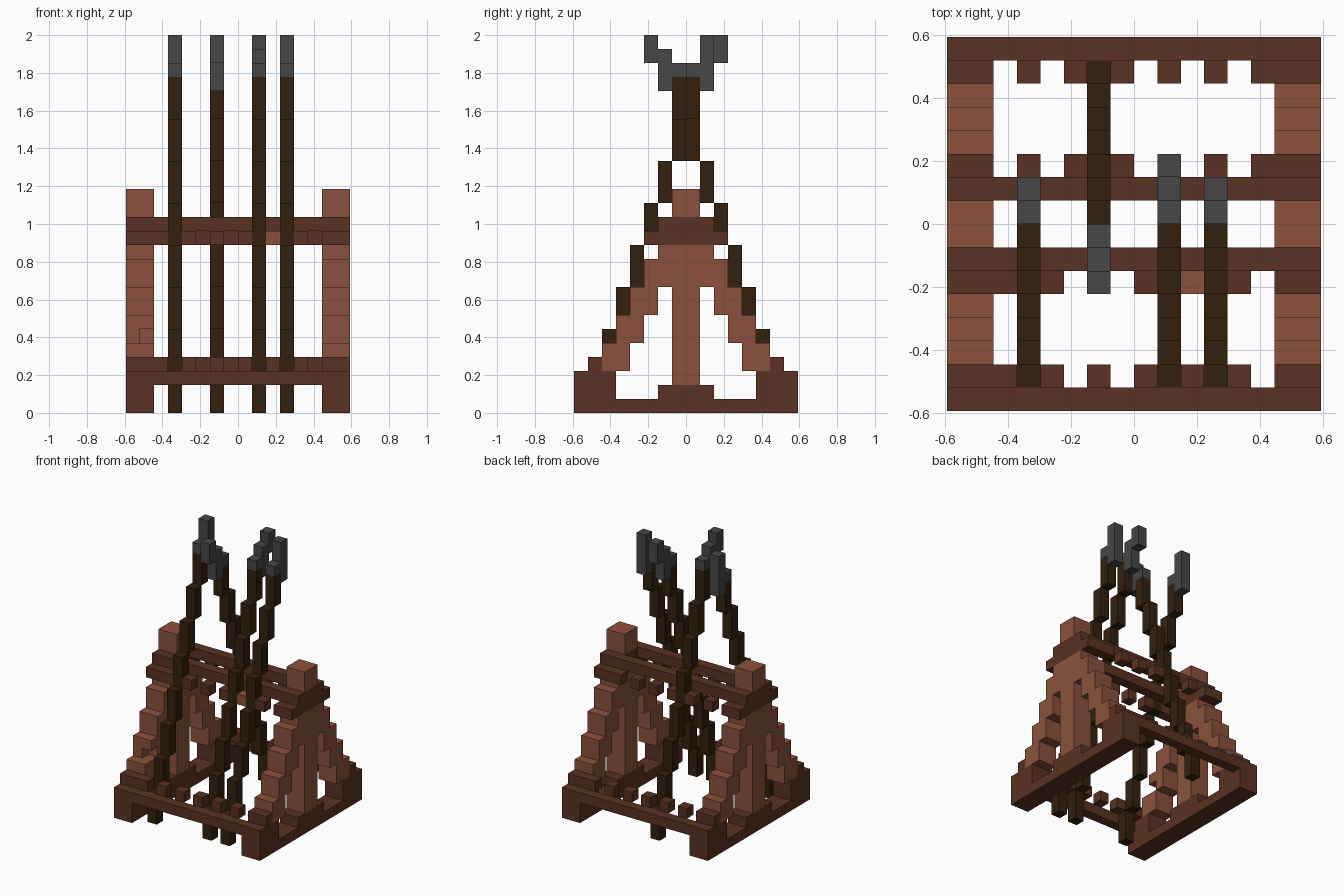
import bpy, bmesh
from mathutils import Matrix, Vector

U = 2 / 27  # edge length of one block

if "Cube" in bpy.data.objects:
    bpy.data.objects.remove(bpy.data.objects["Cube"], do_unlink=True)


def material(name, rgb):
    m = bpy.data.materials.new(name)
    m.use_nodes = True
    m.diffuse_color = (*rgb, 1)
    bsdf = m.node_tree.nodes["Principled BSDF"]
    bsdf.inputs["Base Color"].default_value = (*rgb, 1)
    bsdf.inputs["Roughness"].default_value = 0.9
    return m


LIGHT = material("light_wood", (0.258, 0.083, 0.045))
BROWN = material("brown_wood", (0.102, 0.032, 0.017))
DARK = material("dark_pole_wood", (0.032, 0.0145, 0.0045))
GREY = material("grey_metal", (0.061, 0.061, 0.061))


def blocks(name, boxes, mat):
    """One object made of boxes given as x0, x1, y0, y1, z0, z1 in block units."""
    bm = bmesh.new()
    for x0, x1, y0, y1, z0, z1 in boxes:
        y0, y1 = sorted((y0, y1))
        size = Vector((x1 - x0, y1 - y0, z1 - z0)) * U
        mid = Vector((x0 + x1, y0 + y1, z0 + z1)) * U / 2
        bmesh.ops.create_cube(bm, size=1, matrix=Matrix.Translation(mid) @ Matrix.Diagonal((*size, 1)))
    me = bpy.data.meshes.new(name)
    bm.to_mesh(me)
    bm.free()
    me.materials.append(mat)
    ob = bpy.data.objects.new(name, me)
    bpy.context.scene.collection.objects.link(ob)
    return ob


# End frames: foot, post, stepped braces and collar
for side, x0 in (("left", 6), ("right", -8)):
    x1 = x0 + 2
    foot = [(x0, x1, -8, 8, 0, 1), (x0, x1, -2, 2, 1, 2)]
    for s in (-1, 1):
        foot += [(x0, x1, 5 * s, 8 * s, 1, 3), (x0, x1, 6 * s, 7 * s, 3, 4)]
    blocks(side + "_foot", foot, BROWN)

    blocks(side + "_post", [(x0, x1, -1, 1, 2, 12), (x0, x1, -1, 1, 14, 16)], LIGHT)

    braces = []
    for s in (-1, 1):
        for outer, inner, z0, z1 in ((6, 4, 3, 5), (5, 3, 5, 7), (4, 2, 7, 9), (3, 1, 9, 11), (2, 1, 11, 12)):
            if side == "right" and s == -1 and z0 == 5:
                # small chip in one brace step
                braces += [(x0, x1, -5, -3, 6, 7), (x0, x0 + 1, -5, -3, 5, 6), (x0 + 1, x1, -4, -3, 5, 6)]
            else:
                braces.append((x0, x1, outer * s, inner * s, z0, z1))
    blocks(side + "_braces", braces, LIGHT)

    blocks(side + "_collar", [(x0, x1, -3, 3, 12, 13), (x0, x1, -2, 2, 13, 14)], BROWN)

# Long rails with spacer pegs; the back pegs are the front ones turned around
FRONT_PEGS = [(-6, -5), (-4, -3), (-2, -1), (0, 1), (2, 3), (4, 5)]
BACK_PEGS = [(-b, -a) for a, b in FRONT_PEGS]
for side, s, pegs in (("front", -1, FRONT_PEGS), ("back", 1, BACK_PEGS)):
    blocks(side + "_lower_rail", [(-6, 6, 7 * s, 8 * s, 2, 3)], BROWN)
    blocks(side + "_upper_rail", [(-6, 6, 1 * s, 2 * s, 13, 14)], BROWN)
    blocks(side + "_lower_pegs", [(a, b, 6 * s, 7 * s, 3, 4) for a, b in pegs], BROWN)
    pale = [(2, 3)] if s == -1 else []
    blocks(side + "_upper_pegs", [(a, b, 2 * s, 3 * s, 12, 13) for a, b in pegs if (a, b) not in pale], BROWN)
    if pale:
        blocks("pale_peg", [(2, 3, -3, -2, 12, 13)], LIGHT)

# Leaning poles: eight stepped segments, then a metal head (y0, y1, z0, z1)
FLAT_HEAD = [(0, 1, 24, 25), (1, 2, 23, 27)]
HOOK_HEAD = [(0, 1, 24, 25), (1, 2, 23, 26), (2, 3, 25, 27)]
for i, (x, s, head) in enumerate(((-5, 1, FLAT_HEAD), (-2, -1, HOOK_HEAD), (1, 1, HOOK_HEAD), (3, 1, FLAT_HEAD)), 1):
    shaft = [(x, x + 1, (k - 7) * s, (k - 6) * s, 3 * k, 3 * k + 3) for k in range(8)]
    blocks(f"pole_shaft_{i}", shaft, DARK)
    blocks(f"pole_head_{i}", [(x, x + 1, a * s, b * s, z0, z1) for a, b, z0, z1 in head], GREY)
